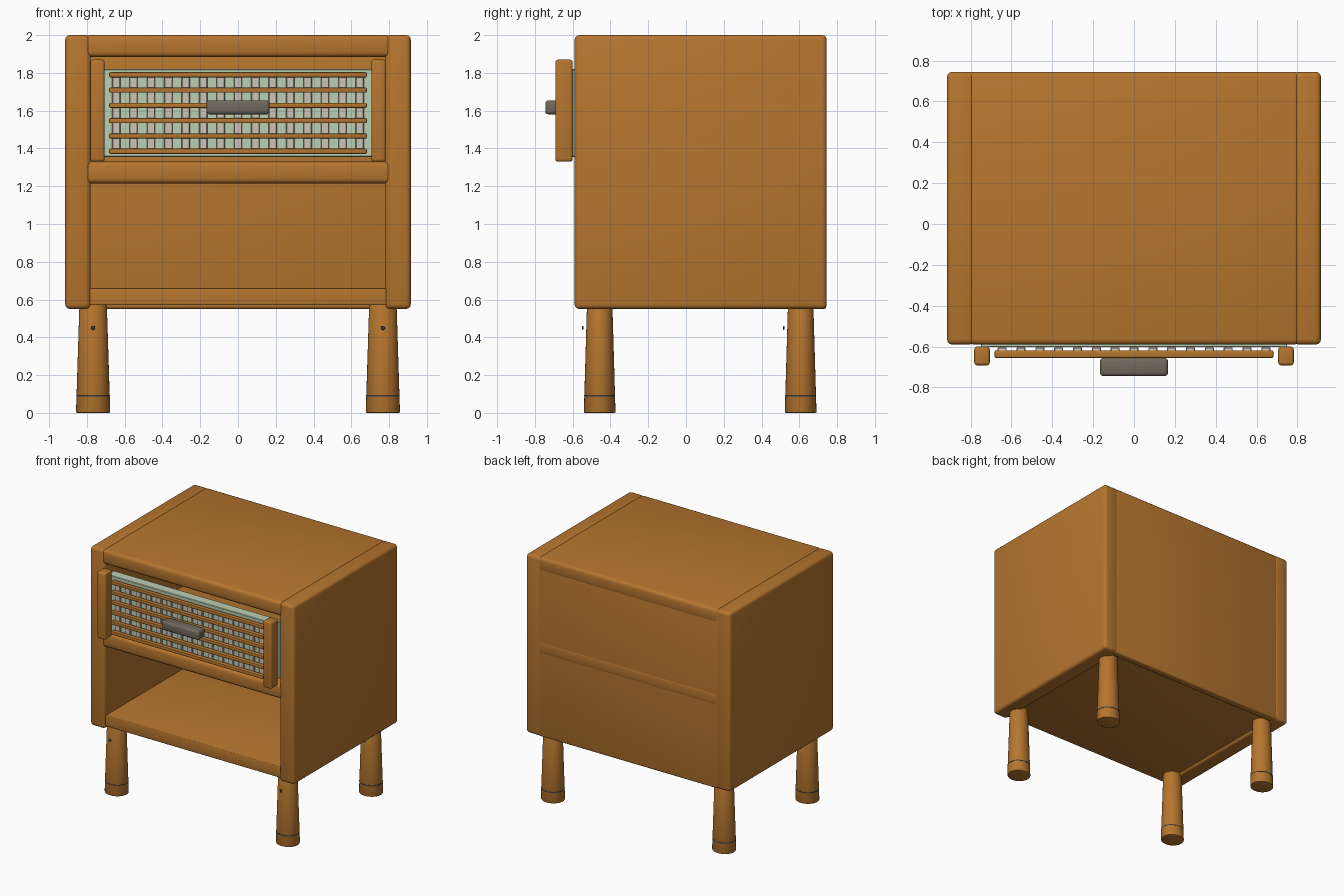
import bpy, math

if "Cube" in bpy.data.objects:
    bpy.data.objects.remove(bpy.data.objects["Cube"])

def material(name, rgb):
    m = bpy.data.materials.new(name)
    m.diffuse_color = (*rgb, 1)
    m.use_nodes = True
    m.node_tree.nodes["Principled BSDF"].inputs["Base Color"].default_value = m.diffuse_color
    return m

WOOD = material("warm wood", (0.47, 0.18, 0.028))
GREEN = material("pale green", (0.50, 0.62, 0.45))
BEIGE = material("pale cane", (0.60, 0.55, 0.47))
GREY = material("handle grey", (0.16, 0.14, 0.107))
DARK = material("dark metal", (0.035, 0.045, 0.055))

def finish(ob, name, mat, bevel=0.0, segments=3):
    ob.name = name
    ob.data.materials.append(mat)
    if bevel:
        b = ob.modifiers.new("round", 'BEVEL')
        b.width, b.segments, b.limit_method = bevel, segments, 'ANGLE'
        bpy.ops.object.modifier_apply(modifier=b.name)
    bpy.ops.object.shade_smooth_by_angle(angle=math.radians(35))
    return ob

def box(name, mat, x, y, z, bevel=0.0, segments=3):
    """Box from its (min, max) extent on each axis."""
    bpy.ops.mesh.primitive_cube_add(size=1, location=[(a + b) / 2 for a, b in (x, y, z)])
    ob = bpy.context.object
    ob.scale = [b - a for a, b in (x, y, z)]
    bpy.ops.object.transform_apply(location=False, rotation=False, scale=True)
    return finish(ob, name, mat, bevel, segments)

# cabinet shell
for s, side in ((-1, "left"), (1, "right")):
    box(side + "_side_panel", WOOD, sorted((s * 0.78, s * 0.915)), (-0.59, 0.745), (0.55, 2.0), 0.025)
box("top_panel", WOOD, (-0.81, 0.81), (-0.59, 0.745), (1.885, 2.0), 0.025)
box("middle_shelf", WOOD, (-0.81, 0.81), (-0.59, 0.745), (1.215, 1.33), 0.025)
box("bottom_panel", WOOD, (-0.79, 0.79), (-0.575, 0.72), (0.57, 0.66), 0.006)
box("back_panel", WOOD, (-0.81, 0.81), (0.68, 0.743), (0.55, 1.995), 0.015)

# drawer front with posts
box("drawer_panel", GREEN, (-0.75, 0.75), (-0.603, -0.52), (1.355, 1.82), 0.004, 1)
for s, side in ((-1, "left"), (1, "right")):
    box(side + "_drawer_post", WOOD, sorted((s * 0.706, s * 0.782)), (-0.692, -0.60), (1.33, 1.87), 0.014)

# cane strips and slats over the drawer panel
n = 15
for i in range(n):
    cx = -0.645 + 1.29 * i / (n - 1)
    box(f"cane_strip_{i}", BEIGE, (cx - 0.022, cx + 0.022), (-0.622, -0.602), (1.375, 1.795), 0.004, 1)
for i in range(6):
    cz = 1.385 + 0.081 * i
    box(f"drawer_slat_{i}", WOOD, (-0.682, 0.682), (-0.655, -0.618), (cz - 0.0135, cz + 0.0135), 0.006, 2)

# handle
box("handle", GREY, (-0.167, 0.167), (-0.745, -0.655), (1.58, 1.655), 0.018)

# tapered legs with a thin ring and a small stud
R0, R1, H = 0.084, 0.067, 0.58
for s, side in ((-1, "left"), (1, "right")):
    for cy, end in ((-0.457, "front"), (0.607, "back")):
        cx, tag = s * 0.767, end + "_" + side
        bpy.ops.mesh.primitive_cone_add(vertices=32, radius1=R0, radius2=R1, depth=H, location=(cx, cy, H / 2))
        leg = bpy.context.object
        leg.scale.x = 1.08
        finish(leg, tag + "_leg", WOOD, 0.006, 2)
        bpy.ops.mesh.primitive_cylinder_add(vertices=32, radius=0.0822, depth=0.008, location=(cx, cy, 0.09))
        ring = bpy.context.object
        ring.scale.x = 1.08
        finish(ring, tag + "_leg_ring", DARK)
        bpy.ops.mesh.primitive_uv_sphere_add(segments=16, ring_count=8, radius=0.011, location=(cx, cy - 0.089, 0.45))
        stud = bpy.context.object
        stud.scale.y = 0.4
        finish(stud, tag + "_leg_stud", DARK)
